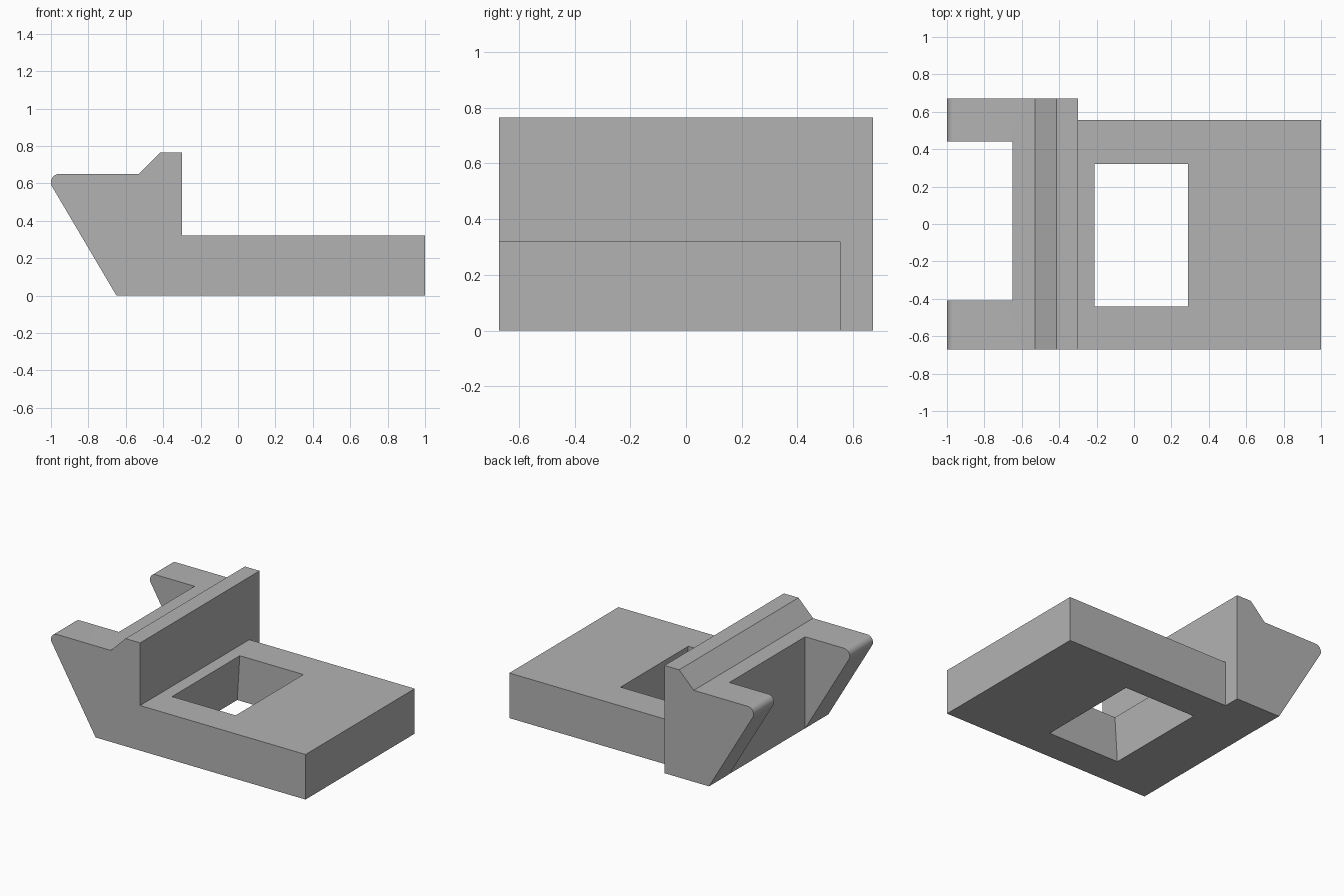
import bpy, bmesh, math

cube = bpy.data.objects.get("Cube")
if cube:
    bpy.data.objects.remove(cube, do_unlink=True)

grey = bpy.data.materials.new("plain grey")
grey.use_nodes = True
colour = (0.45, 0.45, 0.45, 1)
grey.diffuse_color = colour
grey.node_tree.nodes["Principled BSDF"].inputs["Base Color"].default_value = colour


def prism(name, profile, y0, y1):
    """Extrude an x-z profile along y."""
    bm = bmesh.new()
    face = bm.faces.new([bm.verts.new((x, y0, z)) for x, z in profile])
    out = bmesh.ops.extrude_face_region(bm, geom=[face])
    moved = [g for g in out["geom"] if isinstance(g, bmesh.types.BMVert)]
    bmesh.ops.translate(bm, verts=moved, vec=(0, y1 - y0, 0))
    bmesh.ops.recalc_face_normals(bm, faces=bm.faces)
    mesh = bpy.data.meshes.new(name)
    bm.to_mesh(mesh)
    bm.free()
    mesh.materials.append(grey)
    obj = bpy.data.objects.new(name, mesh)
    bpy.context.collection.objects.link(obj)
    return obj


def box_profile(x0, x1, z0, z1):
    return [(x0, z0), (x1, z0), (x1, z1), (x0, z1)]


# Bracket body: flat base, upright lip and sloped arm with a rounded tip
radius, cx, cz = 0.045, -0.955, 0.605
steps = 16
tip = []
for i in range(steps + 1):
    a = math.radians(90 + 120 * i / steps)
    tip.append((cx + radius * math.cos(a), cz + radius * math.sin(a)))
outline = [(-0.65, 0), (1, 0), (1, 0.32), (-0.30, 0.32), (-0.30, 0.765),
           (-0.415, 0.765), (-0.53, 0.65)] + tip
body = prism("bracket_body", outline, -0.67, 0.67)

# Cutters: tapered window, gap between the arms, narrower base at the back
window = [(-0.25, -0.32), (0.38, -0.32), (0.245, 0.64), (-0.19, 0.64)]
cutters = [
    prism("window_cutter", window, -0.44, 0.32),
    prism("arm_gap_cutter", box_profile(-1.2, -0.649, -0.2, 1), -0.41, 0.44),
    prism("base_step_cutter", box_profile(-0.30, 1.2, -0.2, 1), 0.555, 0.9),
]

bpy.ops.object.select_all(action="DESELECT")
body.select_set(True)
bpy.context.view_layer.objects.active = body
for cutter in cutters:
    cutter.hide_render = True
    mod = body.modifiers.new(cutter.name, "BOOLEAN")
    mod.operation = "DIFFERENCE"
    mod.solver = "EXACT"
    mod.object = cutter
    bpy.ops.object.modifier_apply(modifier=mod.name)
    bpy.data.objects.remove(cutter, do_unlink=True)

bpy.ops.object.shade_smooth_by_angle(angle=math.radians(25))
